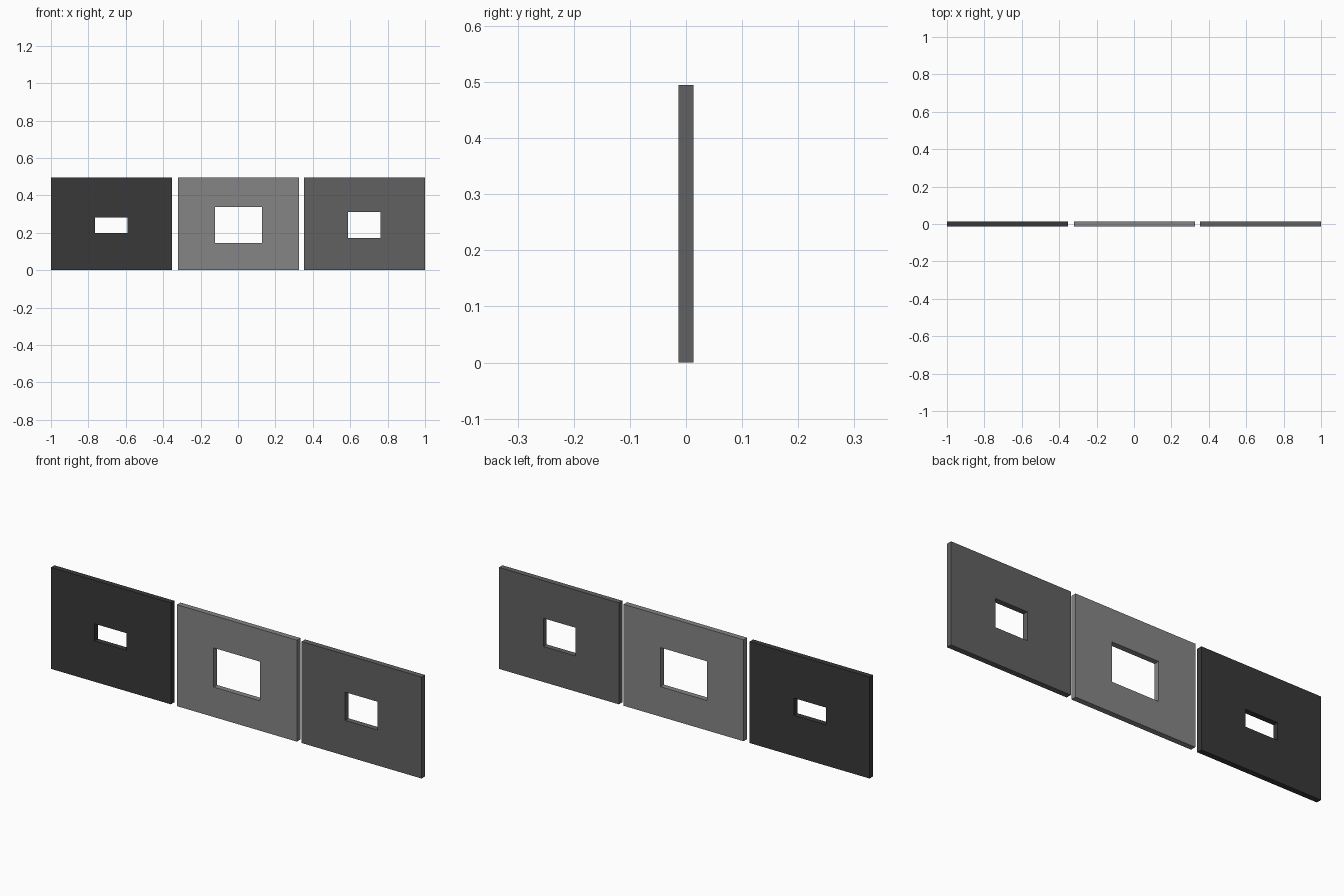
import bpy
import bmesh

if "Cube" in bpy.data.objects:
    bpy.data.objects.remove(bpy.data.objects["Cube"])

HEIGHT = 0.495
HALF_T = 0.0134


def rect(x0, x1, z0, z1):
    return [(x0, z0), (x1, z0), (x1, z1), (x0, z1)]


def panel(name, x0, x1, hole, grey):
    """Flat upright plate with a rectangular window through it."""
    bm = bmesh.new()
    outer = rect(x0, x1, 0, HEIGHT)
    inner = rect(*hole)
    loops = [[bm.verts.new((x, y, z)) for x, z in ring]
             for ring, y in ((outer, -HALF_T), (outer, HALF_T),
                             (inner, HALF_T), (inner, -HALF_T))]
    # Outer edge, back face, window lining and front face
    for a, b in zip(loops, loops[1:] + loops[:1]):
        for i in range(4):
            j = (i + 1) % 4
            bm.faces.new((a[i], a[j], b[j], b[i]))
    bmesh.ops.recalc_face_normals(bm, faces=bm.faces)
    mesh = bpy.data.meshes.new(name)
    bm.to_mesh(mesh)
    bm.free()
    mat = bpy.data.materials.new(name + "_grey")
    mat.diffuse_color = (grey, grey, grey, 1)
    mat.use_nodes = True
    mat.node_tree.nodes["Principled BSDF"].inputs["Base Color"].default_value = mat.diffuse_color
    mesh.materials.append(mat)
    obj = bpy.data.objects.new(name, mesh)
    bpy.context.collection.objects.link(obj)


# Three plates side by side, each with its own window size
panel("left_panel", -1.0, -0.353, (-0.765, -0.592, 0.199, 0.283), 0.04)
panel("middle_panel", -0.32, 0.327, (-0.122, 0.129, 0.146, 0.337), 0.235)
panel("right_panel", 0.353, 1.0, (0.588, 0.761, 0.173, 0.311), 0.12)
